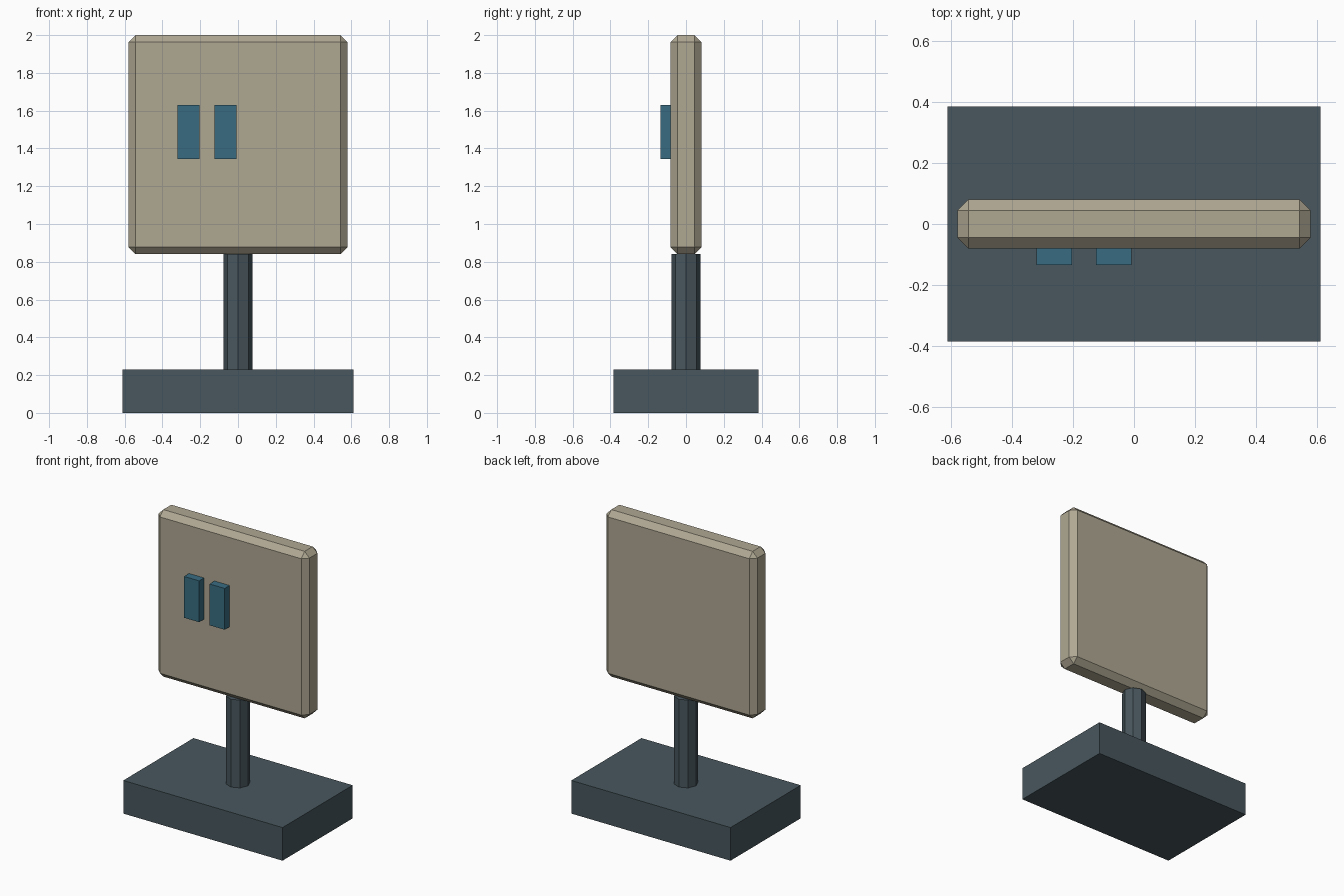
import bpy
import bmesh
from mathutils import Matrix

if "Cube" in bpy.data.objects:
    bpy.data.objects.remove(bpy.data.objects["Cube"])


def material(name, rgb):
    mat = bpy.data.materials.new(name)
    mat.diffuse_color = (*rgb, 1)
    mat.use_nodes = True
    mat.node_tree.nodes["Principled BSDF"].inputs["Base Color"].default_value = mat.diffuse_color
    return mat


def add_object(name, bm, mat):
    mesh = bpy.data.meshes.new(name)
    bm.to_mesh(mesh)
    bm.free()
    mesh.materials.append(mat)
    obj = bpy.data.objects.new(name, mesh)
    bpy.context.collection.objects.link(obj)
    return obj


def box(name, lo, hi, mat, chamfer=0):
    size = [b - a for a, b in zip(lo, hi)]
    centre = [(a + b) / 2 for a, b in zip(lo, hi)]
    bm = bmesh.new()
    bmesh.ops.create_cube(bm, size=1, matrix=Matrix.Translation(centre) @ Matrix.Diagonal((*size, 1)))
    if chamfer:
        bmesh.ops.bevel(bm, geom=bm.edges[:], offset=chamfer, segments=1, affect='EDGES')
    return add_object(name, bm, mat)


def post(name, radius, z0, z1, mat):
    bm = bmesh.new()
    bmesh.ops.create_cone(bm, cap_ends=True, segments=8, radius1=radius, radius2=radius,
                          depth=z1 - z0, matrix=Matrix.Translation((0, 0, (z0 + z1) / 2)))
    return add_object(name, bm, mat)


dark = material("dark_slate", (0.065, 0.095, 0.11))
tan = material("warm_tan", (0.43, 0.39, 0.29))
blue = material("deep_blue", (0.04, 0.15, 0.22))

# Stand
box("base", (-0.612, -0.385, 0), (0.612, 0.385, 0.23), dark)
post("post", 0.077, 0.23, 0.84, dark)

# Chamfered panel
box("panel", (-0.58, -0.081, 0.84), (0.58, 0.081, 2.0), tan, chamfer=0.037)

# Two raised bars on the front, left of centre
for i, x in enumerate((-0.262, -0.066)):
    box(f"front_bar_{i + 1}", (x - 0.058, -0.135, 1.343), (x + 0.058, -0.081, 1.63), blue)
